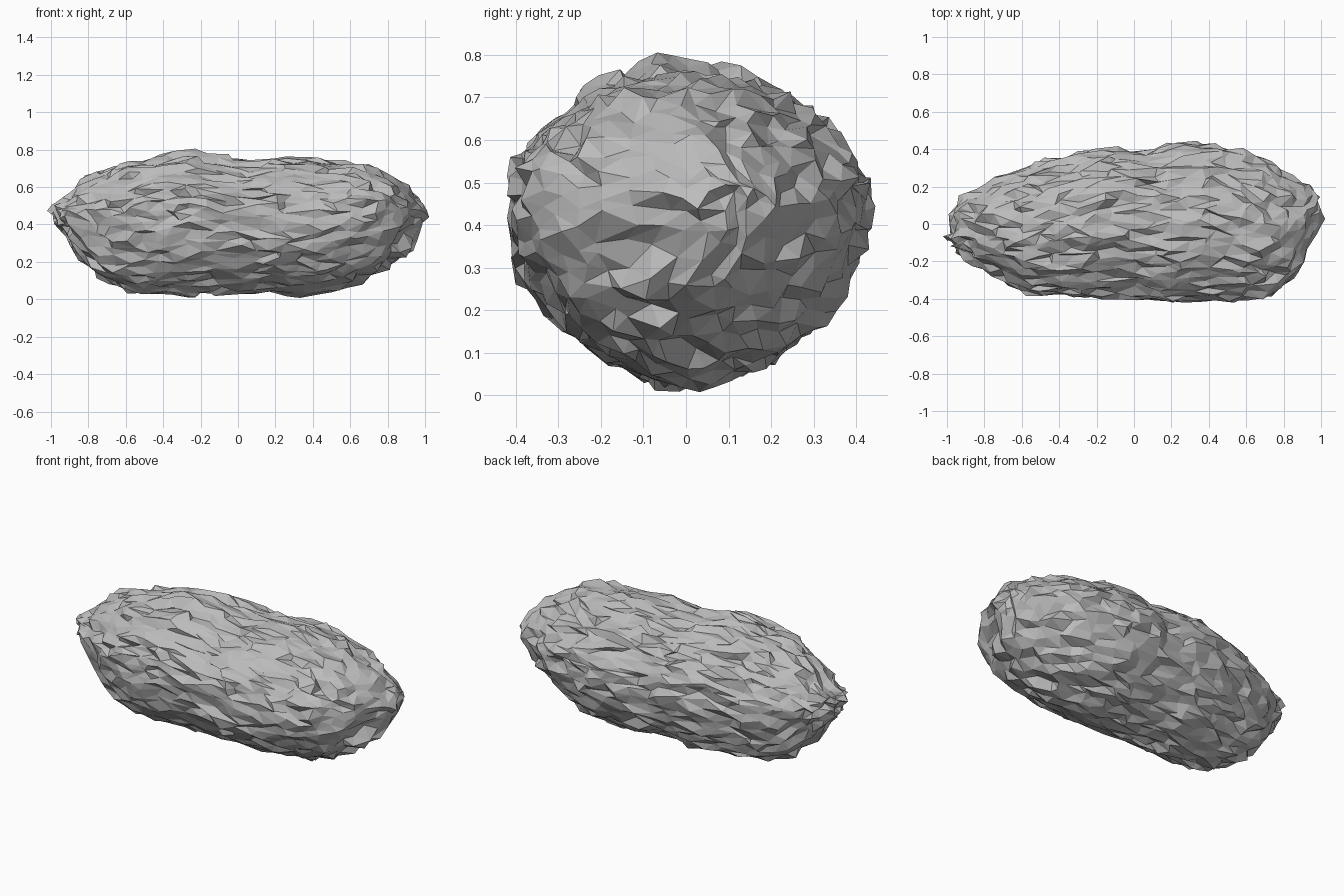
import bpy
import bmesh
import math
import random
from mathutils import Vector, noise

cube = bpy.data.objects.get("Cube")
if cube:
    bpy.data.objects.remove(cube)

random.seed(7)

# Outline of the rock along its length: x, front and back limits, bottom and top limits
OUTLINE = [
    (-1.0, -.08, -.08, .45, .45),
    (-.93, -.16, .14, .35, .55),
    (-.81, -.24, .20, .19, .65),
    (-.7, -.29, .26, .09, .685),
    (-.58, -.365, .30, .045, .735),
    (-.26, -.385, .385, .03, .795),
    (-.12, -.385, .40, .035, .765),
    (.08, -.40, .39, .04, .74),
    (.2, -.425, .415, .03, .755),
    (.4, -.405, .44, .03, .745),
    (.67, -.395, .355, .10, .715),
    (.79, -.35, .285, .16, .665),
    (.92, -.22, .205, .25, .595),
    (.97, -.07, .17, .36, .53),
    (1.0, .09, .09, .47, .47),
]


def limits(x):
    """Interpolate the outline along the length, evenly by angle so the ends stay round."""
    angle = math.acos(max(-1, min(1, x)))
    for a, b in zip(OUTLINE, OUTLINE[1:]):
        if x <= b[0]:
            start, end = math.acos(a[0]), math.acos(b[0])
            t = (angle - start) / (end - start)
            return [p + (q - p) * t for p, q in zip(a[1:], b[1:])]
    return OUTLINE[-1][1:]


def shape(v):
    """Move a point of the unit sphere onto the rugged rock."""
    y0, y1, z0, z1 = limits(v.x)
    angle = math.atan2(v.z, v.y)
    # The section is widest above its middle and slightly pinched on its upper diagonals
    waist = z0 + (z1 - z0) * .58
    height, pinch = (z1 - waist, .03) if v.z > 0 else (waist - z0, .01)
    reach = 1 - pinch * math.sin(2 * angle) ** 2
    point = Vector((
        v.x * .99,
        (y0 + y1) / 2 + (y1 - y0) / 2 * reach * math.cos(angle),
        waist + height * reach * math.sin(angle),
    ))
    # Broad lumps, then small chips
    lump = noise.noise(v * 4) * .015 + noise.noise(v * 9) * .025
    point += v * lump
    chip = Vector([random.uniform(-1, 1) for _ in range(3)])
    point += Vector((chip.x * (.04 - .02 * v.x ** 2), chip.y * .015, chip.z * .015))
    # Shallow hollow on the left front end
    gap = (point - Vector((.93, -.15, .35))).length
    point.x -= .07 * max(0, 1 - gap / .16)
    return point


# Rock body: an even sphere with its poles turned to the two ends
bm = bmesh.new()
bmesh.ops.create_icosphere(bm, subdivisions=3, radius=1)
bmesh.ops.subdivide_edges(bm, edges=bm.edges[:], cuts=2, use_grid_fill=True)
bmesh.ops.triangulate(bm, faces=bm.faces[:])
for vert in bm.verts:
    x, y, z = vert.co.normalized()
    vert.co = shape(Vector((z, x, y)))

mesh = bpy.data.meshes.new("rock_body")
bm.to_mesh(mesh)
bm.free()
rock = bpy.data.objects.new("rock_body", mesh)
bpy.context.collection.objects.link(rock)

# Plain stone grey
stone = bpy.data.materials.new("stone_grey")
stone.use_nodes = True
colour = (.5, .5, .5, 1)
stone.diffuse_color = colour
stone.node_tree.nodes["Principled BSDF"].inputs["Base Color"].default_value = colour
mesh.materials.append(stone)
